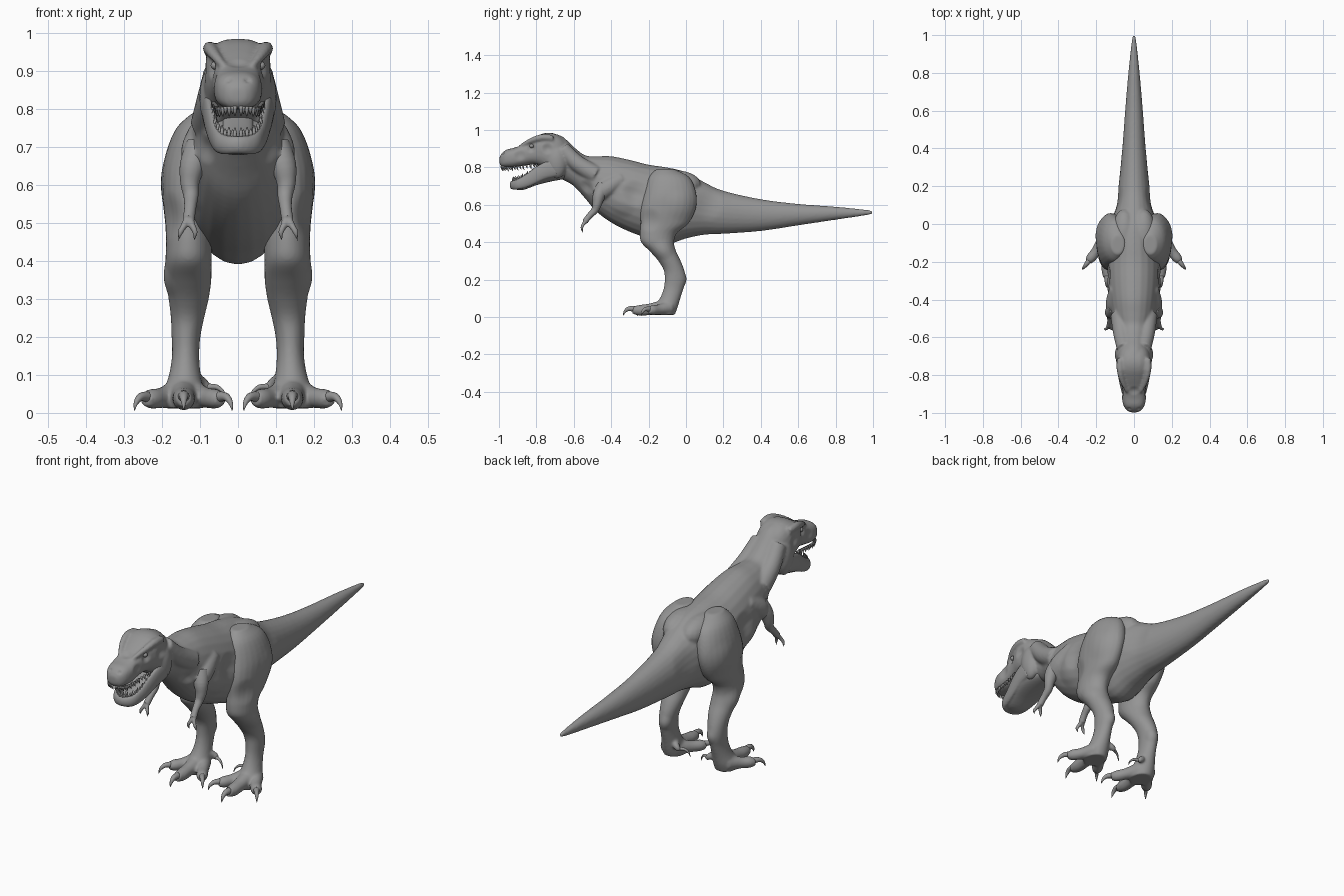
import bpy, bmesh, math
from mathutils import Vector

old = bpy.data.objects.get("Cube")
if old:
    bpy.data.objects.remove(old, do_unlink=True)

GREY = (0.3, 0.3, 0.3, 1)
skin = bpy.data.materials.new("plain grey")
skin.use_nodes = True
skin.diffuse_color = GREY
skin.node_tree.nodes["Principled BSDF"].inputs["Base Color"].default_value = GREY
X, Y, Z = Vector((1, 0, 0)), Vector((0, 1, 0)), Vector((0, 0, 1))


def spline(rows, steps):
    """Smooth the rows with a Catmull-Rom curve."""
    rows = [Vector(r) for r in rows]
    out = []
    for i in range(len(rows) - 1):
        a, b, c, d = (rows[min(max(i + k, 0), len(rows) - 1)] for k in (-1, 0, 1, 2))
        for s in range(steps):
            t = s / steps
            out.append(b + (c - a) * (t / 2) + (a - b * 2.5 + c * 2 - d / 2) * t * t
                       + (b * 1.5 - a / 2 - c * 1.5 + d / 2) * t ** 3)
    return out + [rows[-1]]


def loft(bm, rows, axis=None, hint=Z, square=1.0, steps=4, sides=24):
    """Skin rows of (x, y, z, half width, half height) with closed ends."""
    pts = spline(rows, steps)
    rings = []
    for i, p in enumerate(pts):
        t = axis or (pts[min(i + 1, len(pts) - 1)].xyz - pts[max(i - 1, 0)].xyz).normalized()
        u = hint.cross(t).normalized()
        v = t.cross(u)
        ring = []
        for k in range(sides):
            c, s = math.cos(math.tau * k / sides), math.sin(math.tau * k / sides)
            c, s = (math.copysign(abs(q) ** square, q) for q in (c, s))
            ring.append(bm.verts.new(p.xyz + u * c * max(p[3], .001) + v * s * max(p[4], .001)))
        rings.append(ring)
    for a, b in zip(rings, rings[1:]):
        for k in range(sides):
            j = (k + 1) % sides
            bm.faces.new((a[k], a[j], b[j], b[k]))
    bm.faces.new(rings[0][::-1])
    bm.faces.new(rings[-1])


def tube(bm, rows, **kw):
    """Round loft from rows of (x, y, z, radius)."""
    loft(bm, [(*r, r[3]) for r in rows], **kw)


def ball(bm, centre, size):
    made = bmesh.ops.create_uvsphere(bm, u_segments=20, v_segments=12, radius=1)["verts"]
    for v in made:
        v.co = Vector(centre) + Vector(a * b for a, b in zip(v.co, size))


def finish(name, bm, voxel=0, smooth=3, sculpt=(), mirror=False):
    """Make the object, fusing its pieces into one skin when voxel is set."""
    bmesh.ops.recalc_face_normals(bm, faces=bm.faces)
    me = bpy.data.meshes.new(name)
    bm.to_mesh(me)
    bm.free()
    ob = bpy.data.objects.new(name, me)
    bpy.context.collection.objects.link(ob)
    if voxel:
        m = ob.modifiers.new("Fuse", "REMESH")
        m.mode, m.voxel_size = "VOXEL", voxel
        m = ob.modifiers.new("Soften", "SMOOTH")
        m.factor, m.iterations = 0.5, smooth
        dg = bpy.context.evaluated_depsgraph_get()
        me = bpy.data.meshes.new_from_object(ob.evaluated_get(dg))
        ob.modifiers.clear()
        ob.data = me
        me.name = name
    for x, y, z, radius, amount in sculpt:
        centre = Vector((x, y, z))
        moves = []
        for v in me.vertices:
            d = (Vector((abs(v.co.x), v.co.y, v.co.z)) - centre).length / radius
            if d < 1:
                moves.append((v, v.normal * amount * (1 - d * d) ** 2))
        for v, move in moves:
            v.co += move
        me.update()
    me.materials.clear()
    me.materials.append(skin)
    me.polygons.foreach_set("use_smooth", [True] * len(me.polygons))
    names = [(ob, 1)]
    if mirror:
        twin = bpy.data.objects.new(name.replace("left", "right"), me.copy())
        bpy.context.collection.objects.link(twin)
        for v in twin.data.vertices:
            v.co.x *= -1
        twin.data.flip_normals()
    return ob


def trunk(rows):
    """Rows of (y, top, bottom, half width) to loft rows."""
    return [(0, y, (t + b) / 2, w, (t - b) / 2) for y, t, b, w in rows]


# Tail, torso, neck and skull
bm = bmesh.new()
loft(bm, trunk([
    (1, .565, .555, .005), (.97, .573, .545, .012), (.8, .59, .52, .03), (.6, .605, .49, .047),
    (.4, .63, .46, .062), (.2, .675, .445, .082), (.1, .72, .44, .097), (0, .775, .42, .12),
    (-.1, .80, .39, .135), (-.2, .815, .42, .145), (-.3, .84, .455, .142), (-.4, .86, .505, .13),
    (-.48, .86, .565, .115), (-.54, .865, .635, .092), (-.6, .91, .70, .076),
    (-.66, .965, .735, .078), (-.72, .985, .77, .07)]), axis=-Y)
loft(bm, trunk([
    (-.62, .92, .77, .05), (-.67, .965, .76, .08), (-.72, .985, .765, .09), (-.77, .98, .80, .086),
    (-.82, .955, .815, .072), (-.87, .925, .808, .064), (-.92, .905, .80, .064),
    (-.96, .895, .80, .056), (-.985, .875, .803, .04), (-.997, .855, .82, .02)]),
    axis=-Y, square=.75)
for s in (-1, 1):
    # Brow ridge, crest behind it, cheek muscle and neck muscle
    tube(bm, [(.072 * s, -.71, .955, .018), (.074 * s, -.77, .96, .018),
              (.062 * s, -.83, .943, .014), (.036 * s, -.89, .912, .008)])
    ball(bm, (.062 * s, -.69, .83), (.04, .055, .09))
    tube(bm, [(.05 * s, -.66, .9, .04), (.065 * s, -.58, .82, .045), (.075 * s, -.48, .76, .05)])
    # Shoulder muscle and hip ridge
    tube(bm, [(.09 * s, -.34, .74, .04), (.1 * s, -.42, .69, .05), (.105 * s, -.47, .65, .038)])
    ball(bm, (.05 * s, -.06, .71), (.07, .14, .075))
finish("body", bm, .0065, 6, [
    (.075, -.83, .905, .03, -.012), (.064, -.89, .865, .035, -.007), (.09, -.74, .9, .035, -.01),
    (.024, -.975, .873, .013, -.009), (.14, -.27, .66, .08, -.015), (.1, -.54, .69, .05, -.012),
    (.08, .12, .6, .09, -.008), (.13, -.34, .6, .08, .008), (.0, -.88, .915, .03, -.006)])

# Lower jaw: U-shaped rim with a sunken floor
half = [(.078, -.70, .80, .018, .05), (.074, -.77, .775, .016, .042),
        (.06, -.85, .728, .015, .033), (.042, -.905, .708, .015, .027)]
bm = bmesh.new()
loft(bm, half + [(0, -.928, .706, .015, .024)] + [(-r[0], *r[1:]) for r in half[::-1]], steps=6)
loft(bm, trunk([(-.64, .79, .74, .05), (-.72, .775, .725, .075), (-.8, .735, .705, .065),
                (-.87, .705, .68, .05), (-.92, .695, .683, .025)]), axis=-Y)
finish("lower_jaw", bm, .0055, 4)

# Tongue
bm = bmesh.new()
loft(bm, trunk([(-.7, .80, .76, .04), (-.79, .752, .725, .038), (-.86, .725, .695, .028),
                (-.89, .71, .695, .012)]), axis=-Y)
finish("tongue", bm)

# Teeth along both jaws
upper = spline([(.066, -.8, .822), (.058, -.87, .812), (.054, -.93, .806), (.04, -.97, .806),
                (.008, -.985, .808)], 4)
lower = spline([(.068, -.8, .785), (.06, -.85, .755), (.042, -.9, .732), (.008, -.925, .726)], 4)
for name, row, way in (("upper_teeth", upper, -1), ("lower_teeth", lower, 1)):
    bm = bmesh.new()
    for i, p in enumerate(row):
        length = (.026, .02)[i % 2]
        for s in (-1, 1):
            root = Vector((p.x * s, p.y, p.z))
            tube(bm, [(*root, .006), (*(root + Z * way * length * .6), .004),
                      (*(root + Vector((0, .006, way * length))), .001)],
                 axis=Z * way, hint=Y, steps=2, sides=8)
    finish(name, bm)

# Eyes
bm = bmesh.new()
ball(bm, (.06, -.825, .915), (.012, .012, .011))
finish("left_eye", bm, mirror=True)

# Legs with toes
toes = [[(.143, -.11, .055, .04), (.143, -.19, .042, .031), (.143, -.245, .036, .029),
         (.143, -.285, .038, .02)],
        [(.16, -.09, .05, .038), (.2, -.145, .04, .027), (.228, -.18, .037, .026),
         (.243, -.2, .036, .018)],
        [(.125, -.1, .05, .038), (.085, -.16, .04, .027), (.06, -.2, .037, .026),
         (.045, -.22, .036, .018)],
        [(.115, -.075, .09, .02), (.09, -.055, .075, .015), (.077, -.06, .062, .011)]]
bm = bmesh.new()
loft(bm, [
    (.085, -.11, .79, .035, .05), (.1, -.09, .745, .066, .11), (.118, -.085, .66, .078, .14),
    (.127, -.095, .58, .073, .148), (.128, -.115, .5, .064, .128), (.129, -.147, .45, .061, .1),
    (.13, -.152, .4, .061, .088), (.13, -.122, .35, .06, .07), (.13, -.088, .3, .053, .06),
    (.133, -.064, .25, .044, .055), (.137, -.057, .2, .038, .057), (.138, -.067, .15, .036, .053),
    (.14, -.085, .1, .042, .055), (.143, -.11, .05, .054, .065), (.143, -.12, .012, .052, .06)],
    axis=Z, hint=Y)
for toe in toes:
    tube(bm, toe)
finish("left_leg", bm, .0065, 4, [
    (.19, -.2, .52, .07, -.008), (.18, -.12, .36, .06, .006), (.12, -.01, .2, .04, .005),
    (.19, -.03, .6, .09, .006)], mirror=True)

# Claws curl down from the toe ends
bm = bmesh.new()
for toe in toes:
    a, b = Vector(toe[-2][:3]), Vector(toe[-1][:3])
    d = (b - a)
    d.z = 0
    d.normalize()
    r = toe[-1][3] * .8
    drop = min(b.z - .006, .03)
    tube(bm, [(*(b - d * .008 + Z * .006), r), (*(b + d * .022 + Z * .006), r * .75),
              (*(b + d * .042 - Z * drop * .3), r * .45), (*(b + d * .05 - Z * drop), .001)], sides=12)
finish("left_foot_claws", bm, mirror=True)

# Arms with two clawed fingers
bm = bmesh.new()
tube(bm, [(.1, -.44, .7, .04), (.12, -.465, .65, .034), (.127, -.475, .605, .025),
          (.124, -.487, .572, .02), (.126, -.517, .54, .016), (.13, -.54, .51, .016)], hint=Y)
for x in (.152, .113):
    tube(bm, [(.13, -.535, .515, .012), ((x + .13) / 2, -.55, .495, .009), (x, -.557, .475, .007),
              (x * 1.03, -.552, .452, .001)], hint=Y, sides=12)
finish("left_arm", bm, .004, 2, mirror=True)
